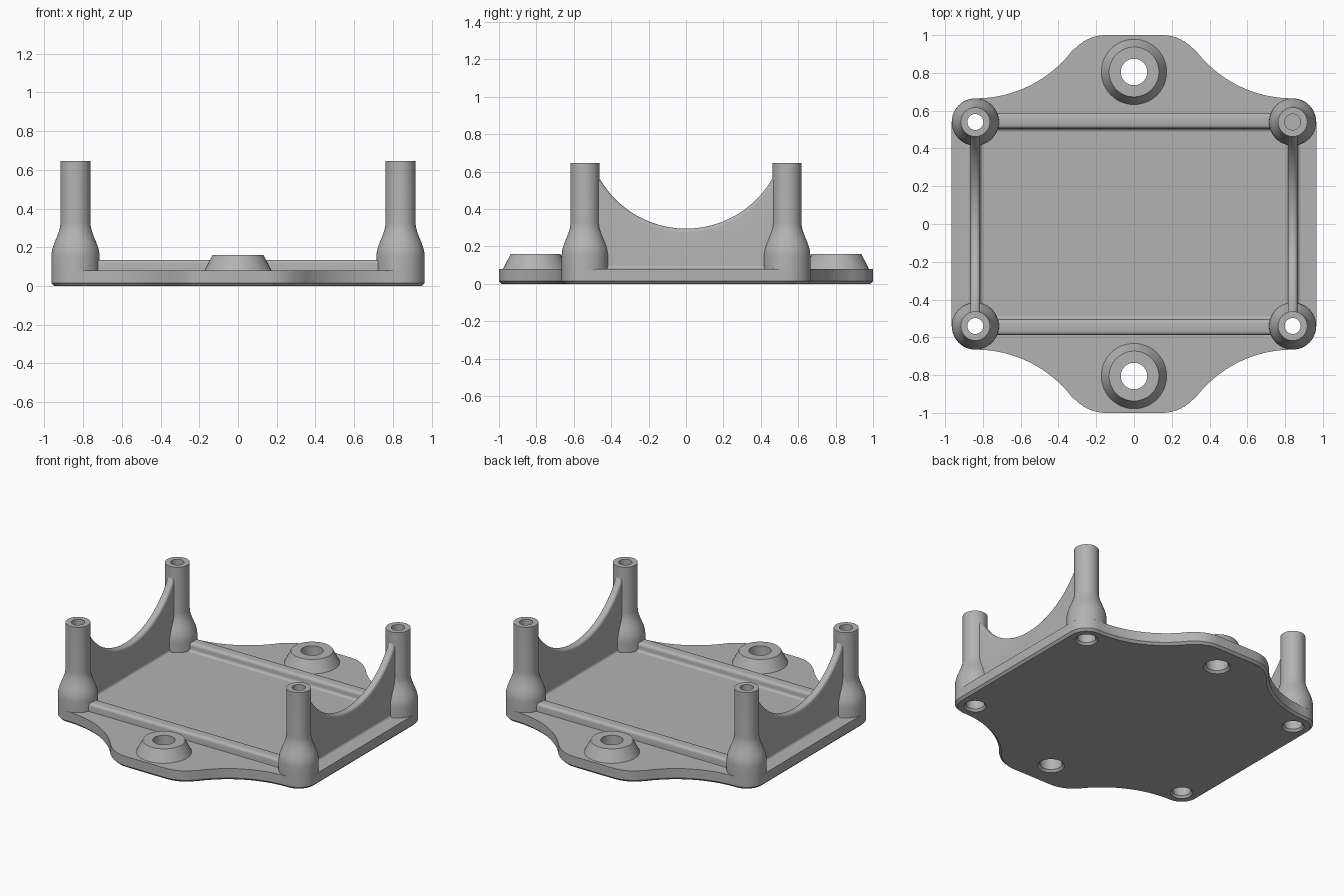
import bpy, bmesh
from math import sin, cos, pi, sqrt, atan2, radians
from mathutils import Vector

cube = bpy.data.objects.get("Cube")
if cube:
    bpy.data.objects.remove(cube, do_unlink=True)

grey = bpy.data.materials.new("plain grey")
grey.use_nodes = True
colour = (0.45, 0.45, 0.45, 1)
grey.diffuse_color = colour
grey.node_tree.nodes["Principled BSDF"].inputs["Base Color"].default_value = colour

FLOOR = 0.08
PX, PY = 0.84, 0.54      # post centres
BOSS_Y = 0.805
CORNERS = [(sx, sy) for sx in (-1, 1) for sy in (-1, 1)]


def finish(bm, name):
    bmesh.ops.recalc_face_normals(bm, faces=bm.faces)
    mesh = bpy.data.meshes.new(name)
    bm.to_mesh(mesh)
    bm.free()
    mesh.materials.append(grey)
    obj = bpy.data.objects.new(name, mesh)
    bpy.context.collection.objects.link(obj)
    return obj


def smooth(obj):
    bpy.ops.object.select_all(action='DESELECT')
    obj.select_set(True)
    bpy.context.view_layer.objects.active = obj
    bpy.ops.object.shade_smooth_by_angle(angle=radians(30))


def prism(name, points, direction, bevel=0, pick=None, segments=4):
    """Extrude a flat outline, optionally rounding the picked edges."""
    bm = bmesh.new()
    face = bm.faces.new([bm.verts.new(p) for p in points])
    new = bmesh.ops.extrude_face_region(bm, geom=[face], use_keep_orig=True)["geom"]
    bmesh.ops.translate(bm, vec=direction,
                        verts=[v for v in new if isinstance(v, bmesh.types.BMVert)])
    bmesh.ops.recalc_face_normals(bm, faces=bm.faces)
    if bevel:
        edges = [e for e in bm.edges if pick(e)]
        bmesh.ops.bevel(bm, geom=edges, offset=bevel, segments=segments,
                        profile=0.5, affect='EDGES')
    return finish(bm, name)


def lathe(name, profile, x, y, steps=48):
    """Spin a (radius, height) profile into a capped solid."""
    bm = bmesh.new()
    rings = [[bm.verts.new((x + r * cos(2 * pi * i / steps),
                            y + r * sin(2 * pi * i / steps), z))
              for i in range(steps)] for r, z in profile]
    for a, b in zip(rings, rings[1:]):
        for i in range(steps):
            j = (i + 1) % steps
            bm.faces.new((a[i], a[j], b[j], b[i]))
    bm.faces.new(rings[0])
    bm.faces.new(rings[-1])
    return finish(bm, name)


def cut(obj, cutters):
    bpy.context.view_layer.objects.active = obj
    for cutter in cutters:
        mod = obj.modifiers.new("bore", 'BOOLEAN')
        mod.operation = 'DIFFERENCE'
        mod.solver = 'EXACT'
        mod.object = cutter
        bpy.ops.object.modifier_apply(modifier=mod.name)


def arc(cx, cy, r, a0, a1, n):
    return [(cx + r * cos(a0 + (a1 - a0) * i / n),
             cy + r * sin(a0 + (a1 - a0) * i / n)) for i in range(n + 1)]


# Base plate: one quarter of the outline, mirrored both ways
corner_r, ear_r, ear_x, sweep_r = 0.125, 0.22, 0.15, 0.647
sweep_y = PY + corner_r + sweep_r
meet = atan2(sweep_y - (1 - ear_r), PX - ear_x)
quarter = arc(PX, PY, corner_r, 0, pi / 2, 10)
quarter += arc(PX, sweep_y, sweep_r, -pi / 2, meet - pi, 16)[1:]
quarter += arc(ear_x, 1 - ear_r, ear_r, meet, pi / 2, 8)[1:]
half = quarter + [(-x, y) for x, y in reversed(quarter)]
outline = half + [(-x, -y) for x, y in half]
plate = prism("base_plate", [(x, y, 0) for x, y in outline], Vector((0, 0, FLOOR)),
              0.015, lambda e: all(v.co.z < 0.001 for v in e.verts), 1)

# Bore cutters
post_bores, boss_bores = {}, {}
for sx, sy in CORNERS:
    x, y = sx * PX, sy * PY
    lower = [(0.078, -0.01), (0.058, 0.015), (0.058, 0.16), (0.042, 0.18)]
    if sx > 0 and sy > 0:      # this post keeps a thin web inside its bore
        post_bores[sx, sy] = [lathe("bore_cutter", lower + [(0.042, 0.28)], x, y),
                              lathe("bore_cutter", [(0.042, 0.3), (0.042, 0.7)], x, y)]
    else:
        post_bores[sx, sy] = [lathe("bore_cutter", lower + [(0.042, 0.7)], x, y)]
for sy in (-1, 1):
    boss_bores[sy] = [lathe("bore_cutter", [(0.095, -0.01), (0.07, 0.015), (0.07, 0.2)],
                            0, sy * BOSS_Y)]
cut(plate, [c[0] for c in list(post_bores.values()) + list(boss_bores.values())])
smooth(plate)

# Corner posts with a flared foot
foot_r, stem_r, z0, z1 = 0.125, 0.0775, 0.15, 0.33
flare = [(stem_r + (foot_r - stem_r) * (0.5 + 0.5 * cos(pi * i / 10)),
          z0 + (z1 - z0) * i / 10) for i in range(11)]
for (sx, sy), bores in post_bores.items():
    name = ("back" if sy > 0 else "front") + ("_left" if sx > 0 else "_right") + "_post"
    post = lathe(name, [(foot_r, FLOOR)] + flare + [(stem_r, 0.645)], sx * PX, sy * PY)
    cut(post, bores)
    smooth(post)

# Mounting bosses on the ears
for sy, bores in boss_bores.items():
    boss = lathe("back_boss" if sy > 0 else "front_boss",
                 [(0.173, FLOOR), (0.132, 0.16)], 0, sy * BOSS_Y)
    cut(boss, bores)
    smooth(boss)


def fillet(name, start, outward, along, r=0.018):
    """Concave strip where a wall meets the floor."""
    start, outward, up = Vector(start), Vector(outward), Vector((0, 0, 1))
    curve = arc(r, r, r, -pi / 2, -pi, 6)
    pts = [start] + [start + outward * a + up * b for a, b in curve]
    smooth(prism(name, pts, Vector(along)))


# Side walls with a scooped top
span, thick, scoop_r, scoop_z = 0.48, 0.052, 0.532, 0.827
scoop = [(y, scoop_z - sqrt(scoop_r ** 2 - y * y))
         for y in [span * sin(pi / 2 * i / 16) for i in range(-16, 17)]]
for sx in (-1, 1):
    side = "left" if sx > 0 else "right"
    x = sx * PX - thick / 2
    wall = prism(side + "_wall",
                 [(x, y, z) for y, z in [(-span, FLOOR - 0.02)] + scoop + [(span, FLOOR - 0.02)]],
                 Vector((thick, 0, 0)), 0.02,
                 lambda e: all(v.co.z > 0.2 for v in e.verts)
                 and abs(e.verts[0].co.x - e.verts[1].co.x) < 0.001)
    smooth(wall)
    for d in (-1, 1):
        fillet(side + "_wall_fillet", (sx * PX + d * thick / 2, -span, FLOOR),
               (d, 0, 0), (0, 2 * span, 0))

# Long rails between the posts
rail_x, rail_in, rail_out, rail_top = 0.74, 0.505, 0.588, 0.135
for sy in (-1, 1):
    side = "back" if sy > 0 else "front"
    section = [(rail_in, FLOOR - 0.02), (rail_in, rail_top),
               (rail_out, rail_top), (rail_out, FLOOR - 0.02)]
    rail = prism(side + "_rail", [(-rail_x, sy * y, z) for y, z in section],
                 Vector((2 * rail_x, 0, 0)), 0.02,
                 lambda e: all(v.co.z > 0.1 for v in e.verts)
                 and abs(e.verts[0].co.x - e.verts[1].co.x) > 0.1)
    smooth(rail)
    fillet(side + "_rail_fillet", (-rail_x, sy * rail_in, FLOOR),
           (0, -sy, 0), (2 * rail_x, 0, 0))

# Remove the cutters
for cutter in [c for group in (post_bores, boss_bores) for cs in group.values() for c in cs]:
    bpy.data.objects.remove(cutter, do_unlink=True)
